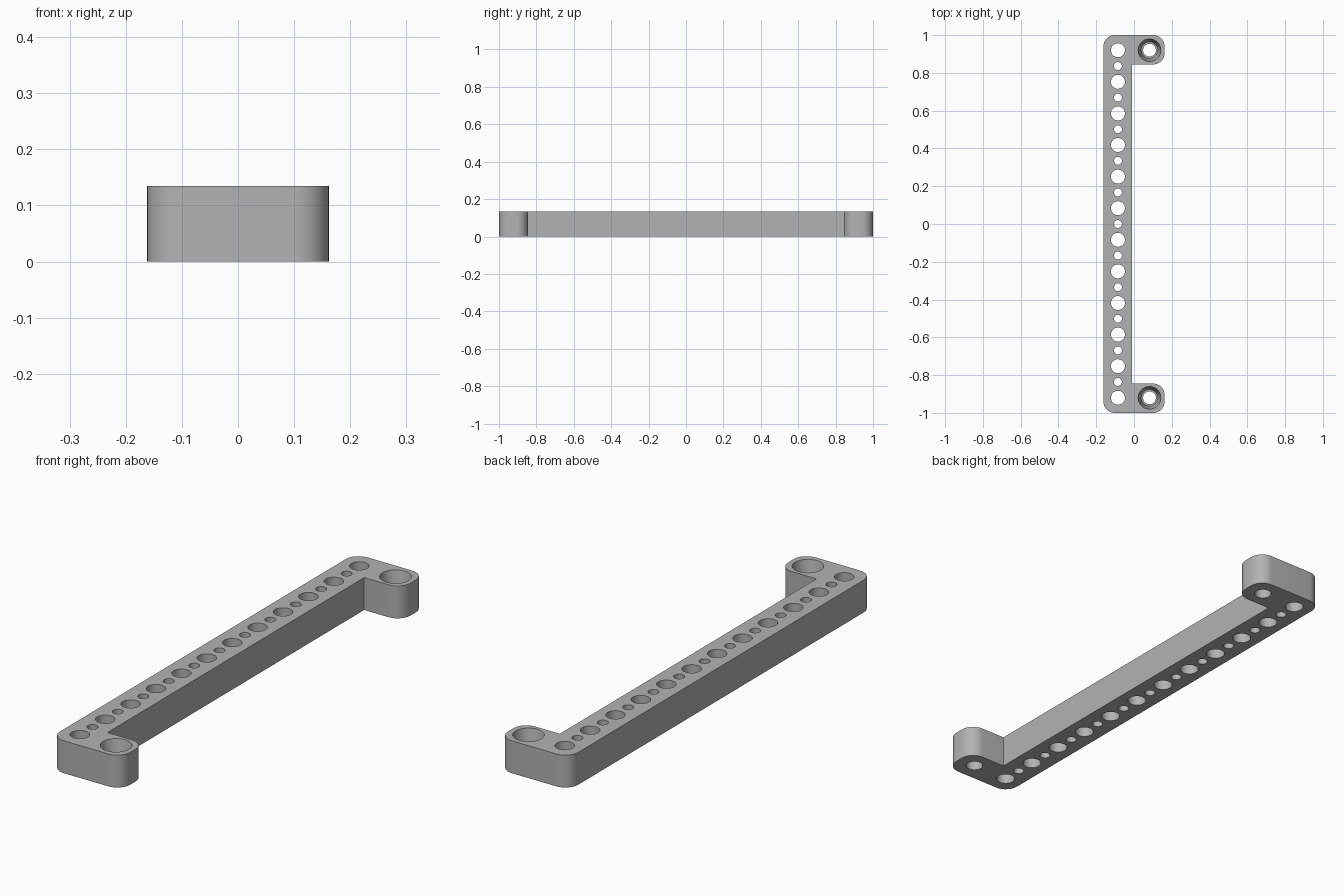
import bpy, bmesh
from math import sin, cos, pi

cube = bpy.data.objects.get("Cube")
if cube:
    bpy.data.objects.remove(cube, do_unlink=True)

HEIGHT = 0.135
HALF_X, HALF_Y = 0.162, 1.0
BAR_EDGE = -0.01          # inner face of the bar
TAB_EDGE = 0.845          # inner face of the end tabs
CORNER = 0.06
BAR_X, TAB_X, END_Y = -0.085, 0.082, 0.92
BIG_HOLES = 12


def make_object(name, bm):
    bmesh.ops.recalc_face_normals(bm, faces=bm.faces)
    mesh = bpy.data.meshes.new(name)
    bm.to_mesh(mesh)
    bm.free()
    obj = bpy.data.objects.new(name, mesh)
    bpy.context.collection.objects.link(obj)
    return obj


def arc(cx, cy, start, steps=10):
    """Quarter turn, counter-clockwise, for a rounded corner."""
    angles = [start + pi / 2 * i / steps for i in range(steps + 1)]
    return [(cx + CORNER * cos(a), cy + CORNER * sin(a)) for a in angles]


def add_lathe(bm, x, y, profile, segments=40):
    """Closed turned solid from (radius, height) pairs."""
    rings = []
    for r, z in profile:
        rings.append([bm.verts.new((x + r * cos(2 * pi * i / segments),
                                    y + r * sin(2 * pi * i / segments), z))
                      for i in range(segments)])
    for low, high in zip(rings, rings[1:]):
        for i in range(segments):
            j = (i + 1) % segments
            bm.faces.new((low[i], low[j], high[j], high[i]))
    bm.faces.new(rings[0][::-1])
    bm.faces.new(rings[-1])


# Bracket outline: upper half, then mirrored to the lower half
right, left, top = HALF_X - CORNER, CORNER - HALF_X, HALF_Y - CORNER
upper = [(BAR_EDGE, TAB_EDGE)]
upper += arc(right, TAB_EDGE + CORNER, -pi / 2)
upper += arc(right, top, 0)
upper += arc(left, top, pi / 2)
outline = upper + [(x, -y) for x, y in reversed(upper)]

bm = bmesh.new()
base = bm.faces.new([bm.verts.new((x, y, 0)) for x, y in outline])
walls = bmesh.ops.extrude_face_region(bm, geom=[base])
bmesh.ops.translate(bm, vec=(0, 0, HEIGHT),
                    verts=[v for v in walls["geom"] if isinstance(v, bmesh.types.BMVert)])
bracket = make_object("bracket", bm)

# Hole cutters: alternating large and small bar holes, stepped tab holes
bm = bmesh.new()
below, above = -0.02, HEIGHT + 0.02
count = 2 * BIG_HOLES - 1
for i in range(count):
    y = -END_Y + 2 * END_Y * i / (count - 1)
    radius = 0.021 if i % 2 else 0.037
    add_lathe(bm, BAR_X, y, [(radius, below), (radius, above)])
for y in (-END_Y, END_Y):
    add_lathe(bm, TAB_X, y, [(0.034, below), (0.034, 0.04), (0.044, 0.04),
                             (0.06, HEIGHT), (0.06, above)])
cutter = make_object("hole_cutter", bm)
cutter.hide_render = True

# Cut the holes
cut = bracket.modifiers.new("holes", "BOOLEAN")
cut.operation = "DIFFERENCE"
cut.solver = "EXACT"
cut.object = cutter
bpy.ops.object.select_all(action="DESELECT")
bpy.context.view_layer.objects.active = bracket
bracket.select_set(True)
bpy.ops.object.modifier_apply(modifier=cut.name)
bpy.data.objects.remove(cutter, do_unlink=True)

# Plain grey finish
grey = bpy.data.materials.new("plain grey")
grey.use_nodes = True
colour = (0.45, 0.45, 0.45, 1)
grey.diffuse_color = colour
grey.node_tree.nodes["Principled BSDF"].inputs["Base Color"].default_value = colour
bracket.data.materials.clear()
bracket.data.materials.append(grey)
bpy.ops.object.shade_smooth_by_angle(angle=pi / 6)
